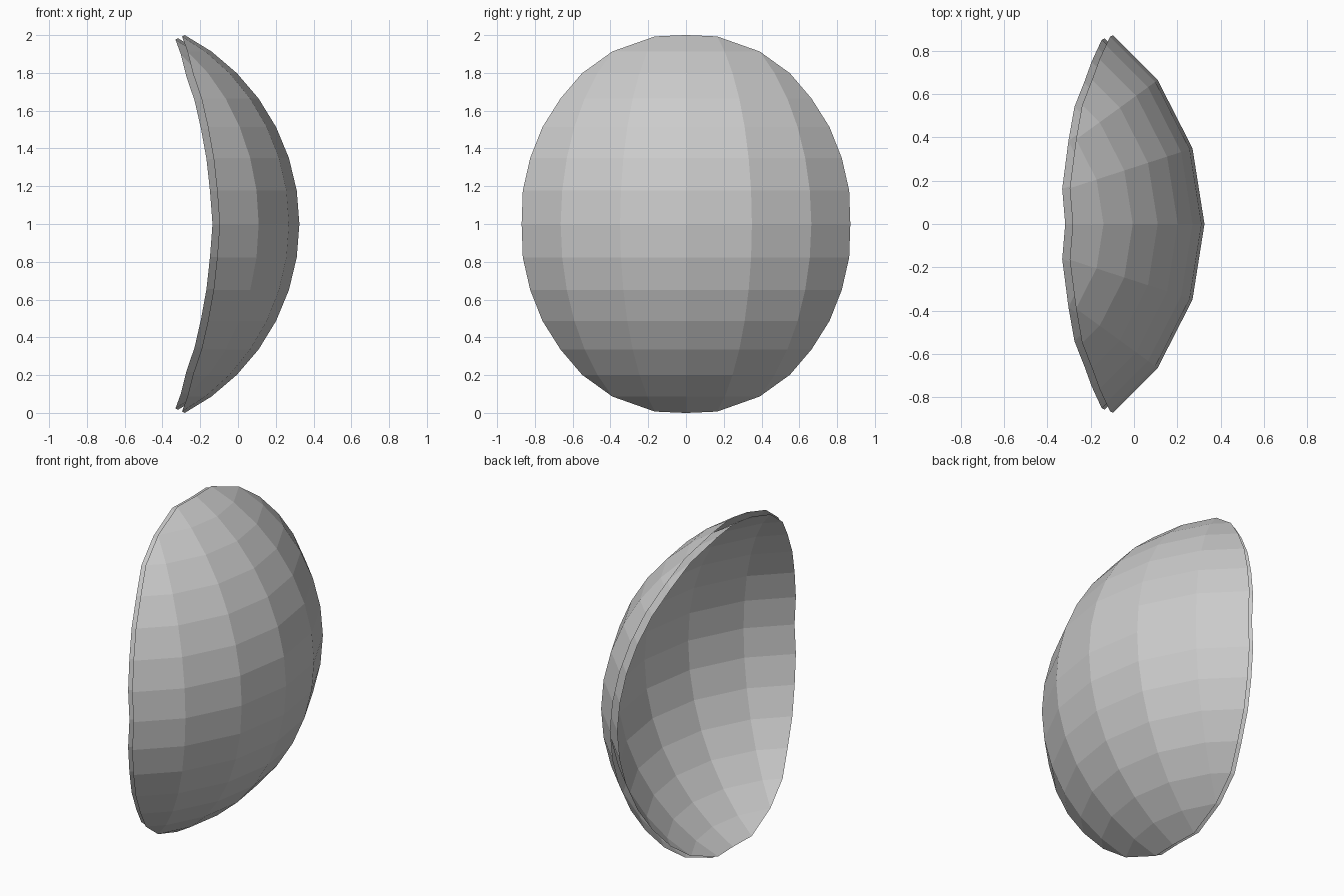
import bpy
import bmesh
from math import sin, cos, radians

if "Cube" in bpy.data.objects:
    bpy.data.objects.remove(bpy.data.objects["Cube"])

R = 1.129          # sphere radius of the curved shell
CX = -0.804        # sphere centre (x), centre height is z = 1
STEP = 18          # degrees between meridians; parallels are 9 degrees apart
# half width of the cut rim on each parallel from the equator up to 54 degrees
RIM_Y = [0.87, 0.864, 0.825, 0.76, 0.665, 0.55, 0.39]


def on_sphere(lat, lon):
    a, b = radians(lat), radians(lon)
    return (R * cos(a) * cos(b), R * cos(a) * sin(b), R * sin(a))


def row(i):
    """Seven points across one parallel, ending on the trimmed rim."""
    lat, y = 9 * i, RIM_Y[abs(i)]
    pts = [on_sphere(lat, k * STEP) for k in (-2, -1, 0, 1, 2)]
    x = R * cos(radians(lat)) * (cos(radians(36)) + sin(radians(36))) - y
    if abs(i) == 6:                      # rim meets the 36 degree meridian
        return [pts[0]] + pts + [pts[-1]]
    return [(x, -y, pts[0][2])] + pts + [(x, y, pts[0][2])]


def tip_row(sign):
    """Trimmed top or bottom end, between the 54 and 63 degree parallels."""
    out = []
    for k, t in ((-2, 0), (-2, 0), (-1, 0.86), (0, 0.94), (1, 0.86), (2, 0), (2, 0)):
        p, q = on_sphere(54 * sign, k * STEP), on_sphere(63 * sign, k * STEP)
        out.append(tuple(a + (b - a) * t for a, b in zip(p, q)))
    return out


def shell(name, scale, shift):
    rows = [tip_row(-1)] + [row(i) for i in range(-6, 7)] + [tip_row(1)]
    bm = bmesh.new()
    cache = {}

    def vert(p):
        key = tuple(round(c, 4) for c in p)
        if key not in cache:
            cache[key] = bm.verts.new((CX + shift + scale * p[0],
                                       scale * p[1], 1 + scale * p[2]))
        return cache[key]

    for lo, hi in zip(rows, rows[1:]):
        for k in range(6):
            quad = [vert(p) for p in (lo[k], lo[k + 1], hi[k + 1], hi[k])]
            quad = list(dict.fromkeys(quad))
            if len(quad) > 2:
                bm.faces.new(quad)
    mesh = bpy.data.meshes.new(name)
    bm.to_mesh(mesh)
    bm.free()
    obj = bpy.data.objects.new(name, mesh)
    bpy.context.collection.objects.link(obj)


# outer lens and the slightly smaller lens nested behind it
shell("outer_shell", 1.0, 0.0)
shell("inner_shell", 0.983, -0.026)
